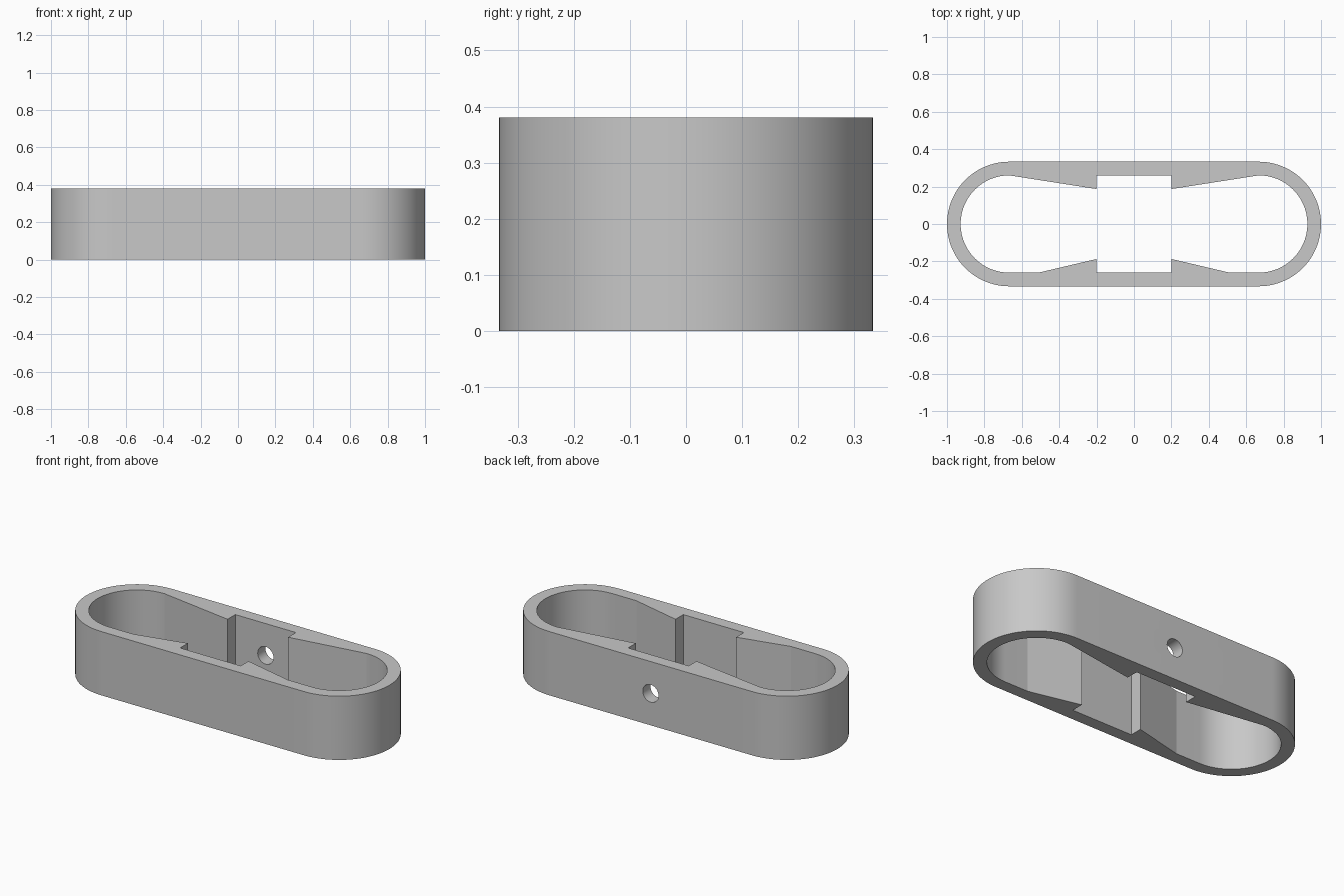
import bpy
import bmesh
from math import cos, sin, pi, radians
from mathutils import Matrix

HEIGHT = 0.38
END_X = 0.667      # centre of the rounded ends
OUTER_R = 0.333
INNER_R = 0.26
SLOT_X = 0.2       # half width of the middle slot
TIP_Y = 0.187      # inner tip of each wedge
WEDGE_X = 0.51     # where the front wedges start
STEPS = 48

cube = bpy.data.objects.get("Cube")
if cube:
    bpy.data.objects.remove(cube, do_unlink=True)

grey = bpy.data.materials.new("plain grey")
grey.use_nodes = True
colour = (0.58, 0.58, 0.58, 1)
grey.diffuse_color = colour
grey.node_tree.nodes["Principled BSDF"].inputs["Base Color"].default_value = colour


def end_arc(side, radius):
    """Half circle around one end, running counter-clockwise."""
    start = -pi / 2 if side > 0 else pi / 2
    angles = [start + pi * i / STEPS for i in range(STEPS + 1)]
    return [(side * END_X + radius * cos(a), radius * sin(a)) for a in angles]


def add_object(name, bm):
    bmesh.ops.recalc_face_normals(bm, faces=bm.faces)
    mesh = bpy.data.meshes.new(name)
    bm.to_mesh(mesh)
    bm.free()
    mesh.materials.append(grey)
    obj = bpy.data.objects.new(name, mesh)
    bpy.context.collection.objects.link(obj)
    return obj


def prism(name, outline, z0, z1):
    bm = bmesh.new()
    face = bm.faces.new([bm.verts.new((x, y, z0)) for x, y in outline])
    top = bmesh.ops.extrude_face_region(bm, geom=[face], use_keep_orig=True)
    verts = [g for g in top["geom"] if isinstance(g, bmesh.types.BMVert)]
    bmesh.ops.translate(bm, verts=verts, vec=(0, 0, z1 - z0))
    return add_object(name, bm)


# Outer body with rounded ends
body = prism("link_body", end_arc(1, OUTER_R) + end_arc(-1, OUTER_R), 0, HEIGHT)

# Cavity: rounded ends, wedges on both walls and a square slot in the middle
back = [(SLOT_X, TIP_Y), (SLOT_X, INNER_R), (-SLOT_X, INNER_R), (-SLOT_X, TIP_Y)]
front = [(-WEDGE_X, -INNER_R), (-SLOT_X, -TIP_Y), (-SLOT_X, -INNER_R),
         (SLOT_X, -INNER_R), (SLOT_X, -TIP_Y), (WEDGE_X, -INNER_R)]
cavity = prism("cavity_cutter",
               end_arc(1, INNER_R) + back + end_arc(-1, INNER_R) + front,
               -0.1, HEIGHT + 0.1)

# Round hole through the back wall only
bm = bmesh.new()
bmesh.ops.create_cone(
    bm, cap_ends=True, segments=64, radius1=0.052, radius2=0.052, depth=0.3,
    matrix=Matrix.Translation((0, 0.3, HEIGHT / 2)) @ Matrix.Rotation(pi / 2, 4, "X"))
hole = add_object("hole_cutter", bm)

# Cut the body and discard the cutters
bpy.ops.object.select_all(action="DESELECT")
bpy.context.view_layer.objects.active = body
body.select_set(True)
for cutter in (cavity, hole):
    cutter.hide_render = True
    mod = body.modifiers.new(cutter.name, "BOOLEAN")
    mod.operation = "DIFFERENCE"
    mod.solver = "EXACT"
    mod.object = cutter
    bpy.ops.object.modifier_apply(modifier=mod.name)
    bpy.data.objects.remove(cutter, do_unlink=True)

# Smooth curves, crisp corners
bpy.ops.object.shade_smooth_by_angle(angle=radians(8))
